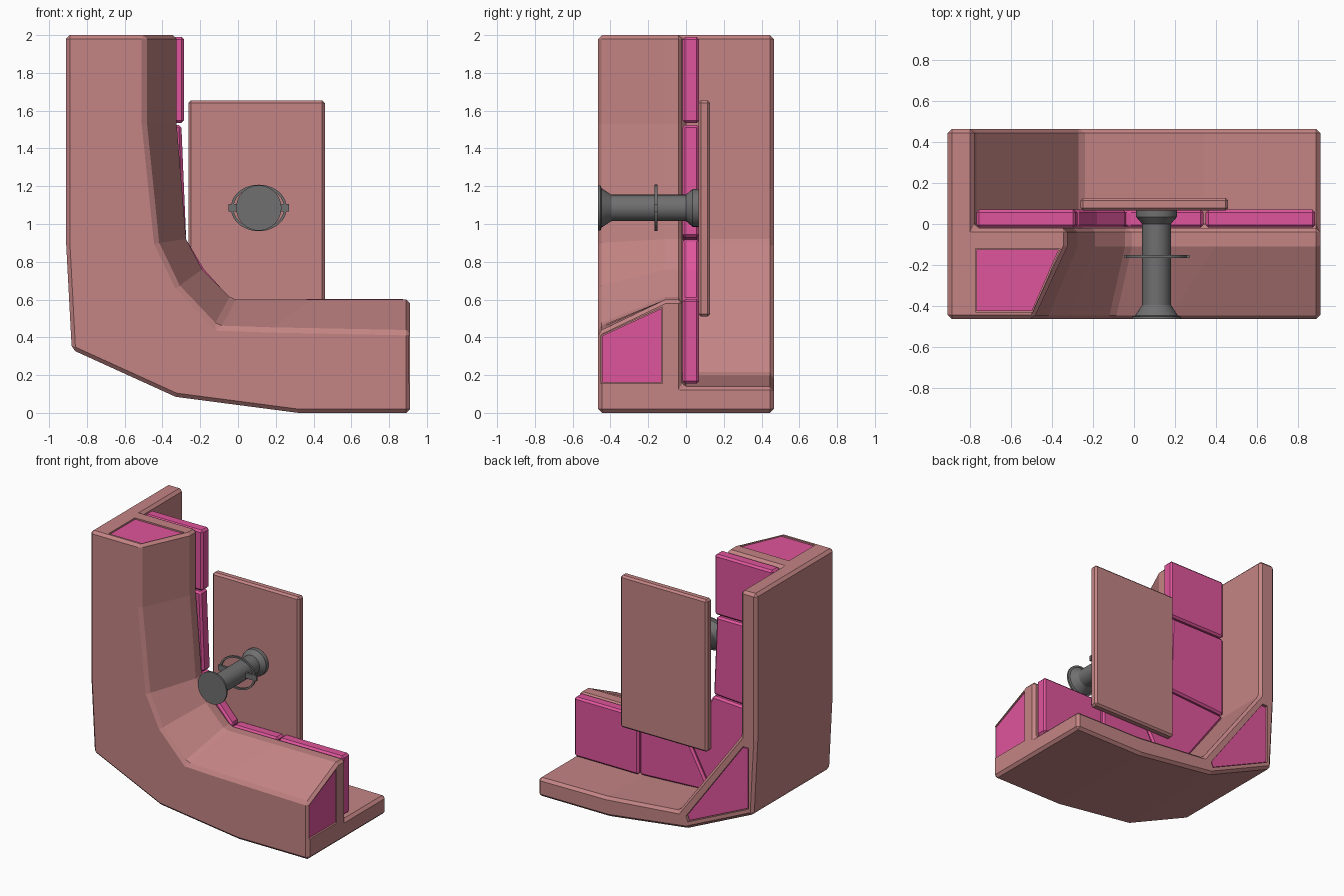
import bpy, bmesh
from math import cos, sin, pi, radians
from mathutils import Vector

if "Cube" in bpy.data.objects:
    bpy.data.objects.remove(bpy.data.objects["Cube"])


def material(name, rgb):
    m = bpy.data.materials.new(name)
    m.diffuse_color = (*rgb, 1)
    m.use_nodes = True
    m.node_tree.nodes["Principled BSDF"].inputs["Base Color"].default_value = m.diffuse_color
    return m


CLAY = material("dusty_rose", (0.55, 0.23, 0.23))
PINK = material("pink", (0.74, 0.09, 0.33))
GREY = material("dark_grey", (0.16, 0.16, 0.16))


def finish(name, bm, mat, bevel=0):
    bmesh.ops.recalc_face_normals(bm, faces=bm.faces)
    me = bpy.data.meshes.new(name)
    bm.to_mesh(me)
    bm.free()
    ob = bpy.data.objects.new(name, me)
    bpy.context.collection.objects.link(ob)
    if mat:
        me.materials.append(mat)
    if bevel:
        b = ob.modifiers.new("bevel", 'BEVEL')
        b.width, b.segments = bevel, 1
        b.limit_method, b.angle_limit = 'ANGLE', radians(35)
    return ob


def prism(name, pts, a, b, axis='y', mat=None, bevel=0):
    """Extrude a flat polygon from a to b along an axis."""
    place = {'x': lambda u, v, t: (t, u, v),
             'y': lambda u, v, t: (u, t, v),
             'z': lambda u, v, t: (u, v, t)}[axis]
    bm = bmesh.new()
    lo, hi = ([bm.verts.new(place(u, v, t)) for u, v in pts] for t in (a, b))
    n = len(pts)
    bm.faces.new(lo)
    bm.faces.new(hi)
    for i in range(n):
        j = (i + 1) % n
        bm.faces.new((lo[i], lo[j], hi[j], hi[i]))
    return finish(name, bm, mat, bevel)


def rect(x0, x1, z0, z1):
    return [(x0, z0), (x1, z0), (x1, z1), (x0, z1)]


# L-shaped shell: outer curve, plus inner curves at the front, ridge and back flange
outer = [(-.91, 2), (-.91, .9), (-.88, .335), (-.33, .085), (.32, 0), (.91, 0)]
front = [(-.49, 2), (-.49, 1.53), (-.425, .9), (-.315, .67), (-.11, .455), (.17, .445), (.91, .43)]
ridge = [(-.325, 2), (-.325, 1.53), (-.275, .92), (-.19, .76), (-.03, .6), (.4, .6), (.91, .6)]
flange = [(-.78, 2), (-.78, 1.53), (-.78, .9), (-.52, .55), (-.26, .2), (.34, .145), (.91, .14)]

bm = bmesh.new()
ring = lambda pts, y: [bm.verts.new((x, y, z)) for x, z in pts]
inner = [ring(front, -.465), ring(ridge, -.11), ring(ridge, -.02),
         ring(flange, -.02), ring(flange, .465)]
out_f, out_b = ring(outer, -.465), ring(outer, .465)
for p, q in list(zip(inner, inner[1:])) + [(out_b, out_f)]:
    for i in range(len(p) - 1):
        bm.faces.new((p[i], p[i + 1], q[i + 1], q[i]))
bm.faces.new(inner[0] + out_f[::-1])
bm.faces.new(inner[-1] + out_b[::-1])
for k in (0, -1):
    bm.faces.new([r[k] for r in inner] + [out_b[k], out_f[k]])
shell = finish("shell", bm, CLAY, .02)


# Pink end panels set into shallow recesses
def inset_panel(name, pts, surface, inward, axis):
    cutter = prism(name + "_cutter", pts, surface - inward * .1, surface + inward * .025, axis)
    cutter.hide_render = True
    cutter.display_type = 'WIRE'
    cut = shell.modifiers.new(name, 'BOOLEAN')
    cut.object, cut.operation, cut.solver = cutter, 'DIFFERENCE', 'EXACT'
    c = sum((Vector(p) for p in pts), Vector((0, 0))) / len(pts)
    small = [tuple(c + (Vector(p) - c) * .97) for p in pts]
    prism(name, small, surface + inward * .03, surface + inward * .008, axis, PINK)


inset_panel("top_end_panel", [(-.775, -.43), (-.495, -.43), (-.36, -.12), (-.775, -.12)], 2, -1, 'z')
inset_panel("right_end_panel", [(-.45, .155), (-.125, .155), (-.125, .56), (-.45, .41)], .91, -1, 'x')
inset_panel("back_corner_panel", [(-.845, .37), (-.34, .14), (-.325, .18), (-.8, .83), (-.845, .83)],
            .465, -1, 'y')

# Row of pink slabs following the inner curve
slabs = [
    rect(-.77, -.285, 1.535, 1.99),
    [(-.77, 1.525), (-.3, 1.525), (-.275, .93), (-.77, .9)],
    [(-.77, .89), (-.275, .92), (-.18, .76), (-.035, .6), (-.26, .19)],
    [(-.028, .6), (.34, .6), (.34, .16), (-.25, .19)],
    rect(.35, .885, .155, .603),
]
for i, pts in enumerate(slabs):
    prism(f"slab_{i + 1}", pts, -.018, .07, 'y', PINK, .014)

# Flat rear board
prism("board", rect(-.262, .46, .51, 1.655), .065, .128, 'y', CLAY, .014)

# Spindle with flared ends, turned about the y axis
CX, CZ = .11, 1.085
profile = [(-.465, 0), (-.465, .12), (-.452, .12), (-.448, .105), (-.395, .07),
           (.0, .07), (.035, .1), (.07, .1), (.07, 0)]
bm = bmesh.new()
vs = [bm.verts.new((CX + r, y, CZ)) for y, r in profile]
es = [bm.edges.new(e) for e in zip(vs, vs[1:])]
bmesh.ops.spin(bm, geom=vs + es, cent=(CX, 0, CZ), axis=(0, 1, 0), angle=2 * pi, steps=32)
bmesh.ops.remove_doubles(bm, verts=bm.verts, dist=1e-4)
spindle = finish("spindle", bm, GREY)
bpy.context.view_layer.objects.active = spindle
spindle.select_set(True)
bpy.ops.object.shade_smooth_by_angle(angle=radians(25))

# Thin oval ring around the spindle, with side tabs
bm = bmesh.new()
N = 40
loops = [[bm.verts.new((CX + a * cos(2 * pi * i / N), y, CZ + b * sin(2 * pi * i / N)))
          for i in range(N)]
         for a, b, y in ((.148, .123, -.166), (.148, .123, -.152), (.134, .11, -.152), (.134, .11, -.166))]
for k in range(4):
    p, q = loops[k], loops[(k + 1) % 4]
    for i in range(N):
        j = (i + 1) % N
        bm.faces.new((p[i], p[j], q[j], q[i]))
finish("oval_ring", bm, GREY)
for side, s in (("left", -1), ("right", 1)):
    prism(f"ring_tab_{side}", [(CX + s * .06, CZ - .02), (CX + s * .16, CZ - .02),
                               (CX + s * .16, CZ + .02), (CX + s * .06, CZ + .02)],
          -.167, -.151, 'y', GREY)
